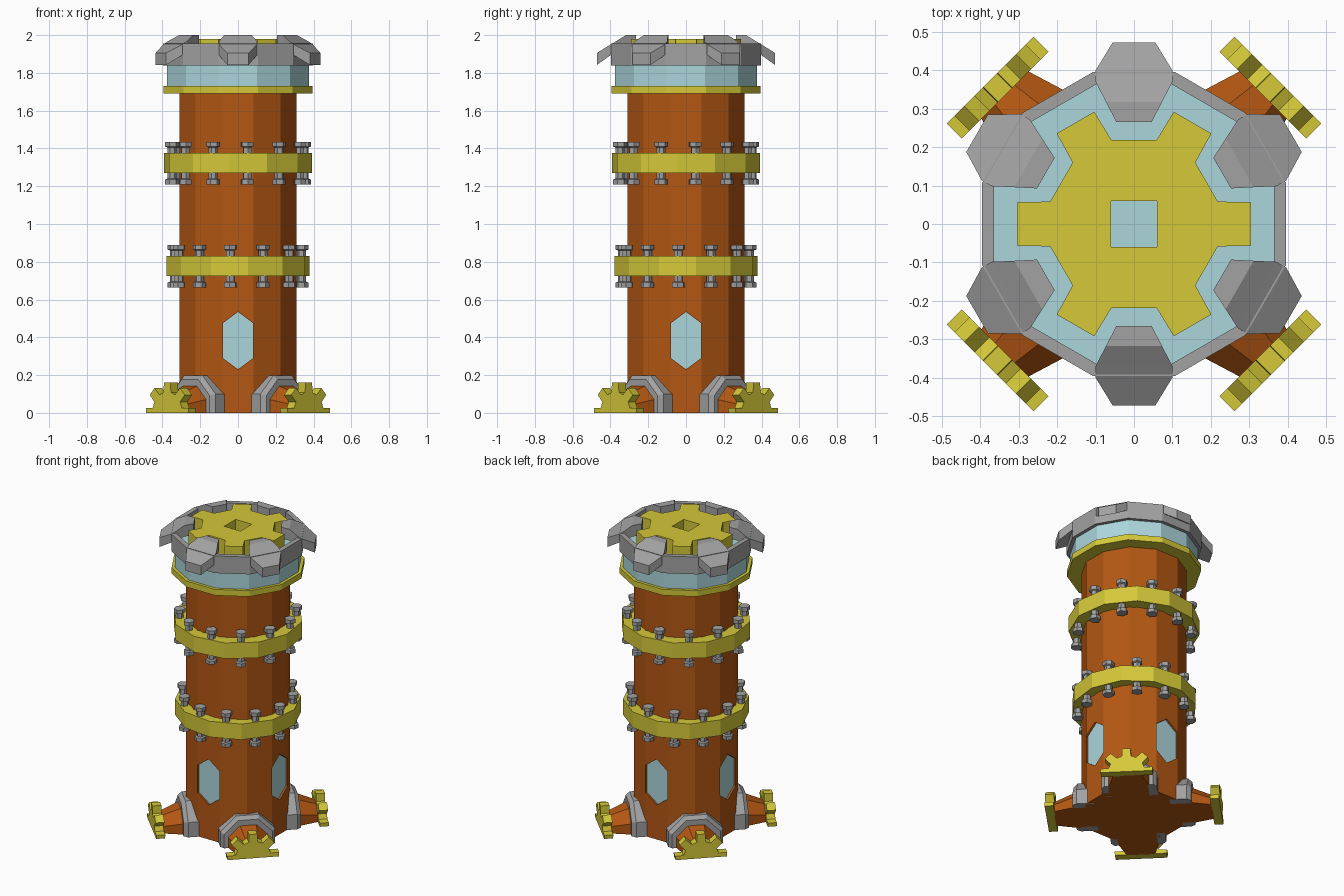
import bpy, bmesh, math
from mathutils import Matrix, Vector

if "Cube" in bpy.data.objects:
    bpy.data.objects.remove(bpy.data.objects["Cube"])


def material(name, rgb):
    m = bpy.data.materials.new(name)
    m.diffuse_color = (*rgb, 1)
    m.use_nodes = True
    m.node_tree.nodes["Principled BSDF"].inputs["Base Color"].default_value = m.diffuse_color
    return m


COPPER = material("copper_orange", (0.45, 0.095, 0.006))
GOLD = material("brass_yellow", (0.66, 0.58, 0.04))
GREY = material("steel_grey", (0.36, 0.36, 0.36))
BLUE = material("pale_blue", (0.41, 0.67, 0.71))


def loft(name, sections, mat, ring=False, wrap=True, turn=0.0):
    """Skin equal-length sections; ring joins last to first, wrap closes each section."""
    bm = bmesh.new()
    rows = [[bm.verts.new(p) for p in s] for s in sections]
    n = len(rows[0])
    pairs = list(zip(rows, rows[1:]))
    if ring:
        pairs.append((rows[-1], rows[0]))
    for a, b in pairs:
        for i in range(n if wrap else n - 1):
            j = (i + 1) % n
            bm.faces.new((a[i], a[j], b[j], b[i]))
    if not ring:
        bm.faces.new(rows[0])
        bm.faces.new(rows[-1])
    if not wrap:
        bm.faces.new([r[0] for r in rows])
        bm.faces.new([r[-1] for r in rows])
    bmesh.ops.recalc_face_normals(bm, faces=bm.faces)
    bm.transform(Matrix.Rotation(math.radians(turn), 4, 'Z'))
    me = bpy.data.meshes.new(name)
    bm.to_mesh(me)
    bm.free()
    me.materials.append(mat)
    ob = bpy.data.objects.new(name, me)
    bpy.context.collection.objects.link(ob)
    return ob


def polar(r, deg):
    return r * math.cos(math.radians(deg)), r * math.sin(math.radians(deg))


def ngon(r, z, n=12, off=15.0, c=(0, 0)):
    pts = []
    for k in range(n):
        x, y = polar(r, off + 360 * k / n)
        pts.append((c[0] + x, c[1] + y, z))
    return pts


def tube(name, r_out, r_in, z0, z1, mat, off=15.0):
    return loft(name, [ngon(r_out, z0, off=off), ngon(r_out, z1, off=off),
                       ngon(r_in, z1, off=off), ngon(r_in, z0, off=off)], mat, ring=True)


# Tower shaft with four recessed windows
shaft = loft("tower_shaft", [ngon(0.32, 0), ngon(0.32, 1.70)], COPPER)


def window_outline(d, s=1.0):
    hexagon = [(0, 0.23), (0.081, 0.29), (0.081, 0.475), (0, 0.535), (-0.081, 0.475), (-0.081, 0.29)]
    return [(d, w * s, 0.383 + (z - 0.383) * s) for w, z in hexagon]


for k in range(4):
    cutter = loft("window_cutter", [window_outline(0.294), window_outline(0.34)], COPPER, turn=90 * k)
    cutter.hide_render = True
    cutter.hide_viewport = True
    cutter.display_type = 'WIRE'
    cut = shaft.modifiers.new("window_cut", 'BOOLEAN')
    cut.operation = 'DIFFERENCE'
    cut.solver = 'EXACT'
    cut.object = cutter
    loft("window_pane", [window_outline(0.290, 0.995), window_outline(0.297, 0.995)], BLUE, turn=90 * k)

# Two brass bands, each pierced by twelve bolts
for label, r, z0, z1, off, r_bolt in (("lower", 0.382, 0.725, 0.83, 8, 0.340),
                                      ("upper", 0.396, 1.27, 1.375, 23, 0.354)):
    tube(label + "_band", r, 0.318, z0, z1, GOLD, off)
    for k in range(12):
        a = off - 15 + 30 * k
        c = polar(r_bolt, a)
        levels = [(0.035, z0 - 0.06), (0.035, z0 - 0.035), (0.024, z0 - 0.03),
                  (0.024, z1 + 0.03), (0.035, z1 + 0.035), (0.035, z1 + 0.06)]
        loft(label + "_bolt", [ngon(rr, z, 6, a, c) for rr, z in levels], GREY)

# Tower head: brass rim, blue drum, grey parapet
loft("head_rim", [ngon(0.408, 1.69), ngon(0.408, 1.73)], GOLD)
loft("head_drum", [ngon(0.388, 1.73), ngon(0.388, 1.845), ngon(0.380, 1.87)], BLUE)
tube("parapet_ring", 0.410, 0.377, 1.84, 1.955, GREY)

# Six drooping claws: (radius, half width, top z, bottom z)
CLAW = [(0.265, 0.046, 2.0, 1.925), (0.318, 0.073, 2.0, 1.925), (0.370, 0.100, 1.968, 1.91),
        (0.400, 0.100, 1.950, 1.893), (0.472, 0.056, 1.905, 1.842)]
for k in range(6):
    loft("parapet_claw", [[(d, -w, lo), (d, w, lo), (d, w, hi), (d, -w, hi)]
                          for d, w, hi, lo in CLAW], GREY, turn=30 + 60 * k)

# Roof gear with square hole
outline = []
for k in range(6):
    for r, da in ((0.226, -15), (0.310, -10.5), (0.310, 10.5), (0.226, 15)):
        outline.append((r, 60 * k + da))


def gear_row(z):
    return [(*polar(r, a), z) for r, a in outline]


def hole_row(z):
    row = []
    for _, a in outline:
        x, y = polar(1, a)
        s = 0.06 / max(abs(x), abs(y))
        row.append((x * s, y * s, z))
    return row


loft("roof_gear", [gear_row(1.865), gear_row(1.98), hole_row(1.98), hole_row(1.865)], GOLD, ring=True)


# Four diagonal pods: grey collar, copper cone, brass half gear
def arch(d, a, zc):
    t = 0.414 * a
    return [(d, -a, 0), (d, -a, zc + t), (d, -t, zc + a), (d, t, zc + a), (d, a, zc + t), (d, a, 0)]


half = [(0.157, 0)]
for k in range(5):
    for r, da in ((0.112, -14), (0.162, -9), (0.162, 9), (0.112, 14)):
        if 0 < 45 * k + da < 180:
            half.append((r, 45 * k + da))
half.append((0.157, 180))


def half_gear(d):
    return [(d, *polar(r, a)) for r, a in half]


for k in range(4):
    turn = 45 + 90 * k
    loft("pod_collar", [arch(0.23, 0.168, 0.03), arch(0.335, 0.168, 0.03), arch(0.36, 0.148, 0.03),
                        arch(0.36, 0.115, 0.025), arch(0.23, 0.115, 0.025)],
         GREY, ring=True, wrap=False, turn=turn)
    loft("pod_cone", [arch(0.29, 0.13, 0.02), arch(0.36, 0.122, 0.02), arch(0.48, 0.085, 0.01)],
         COPPER, turn=turn)
    loft("pod_gear", [half_gear(0.475), half_gear(0.53)], GOLD, turn=turn)
